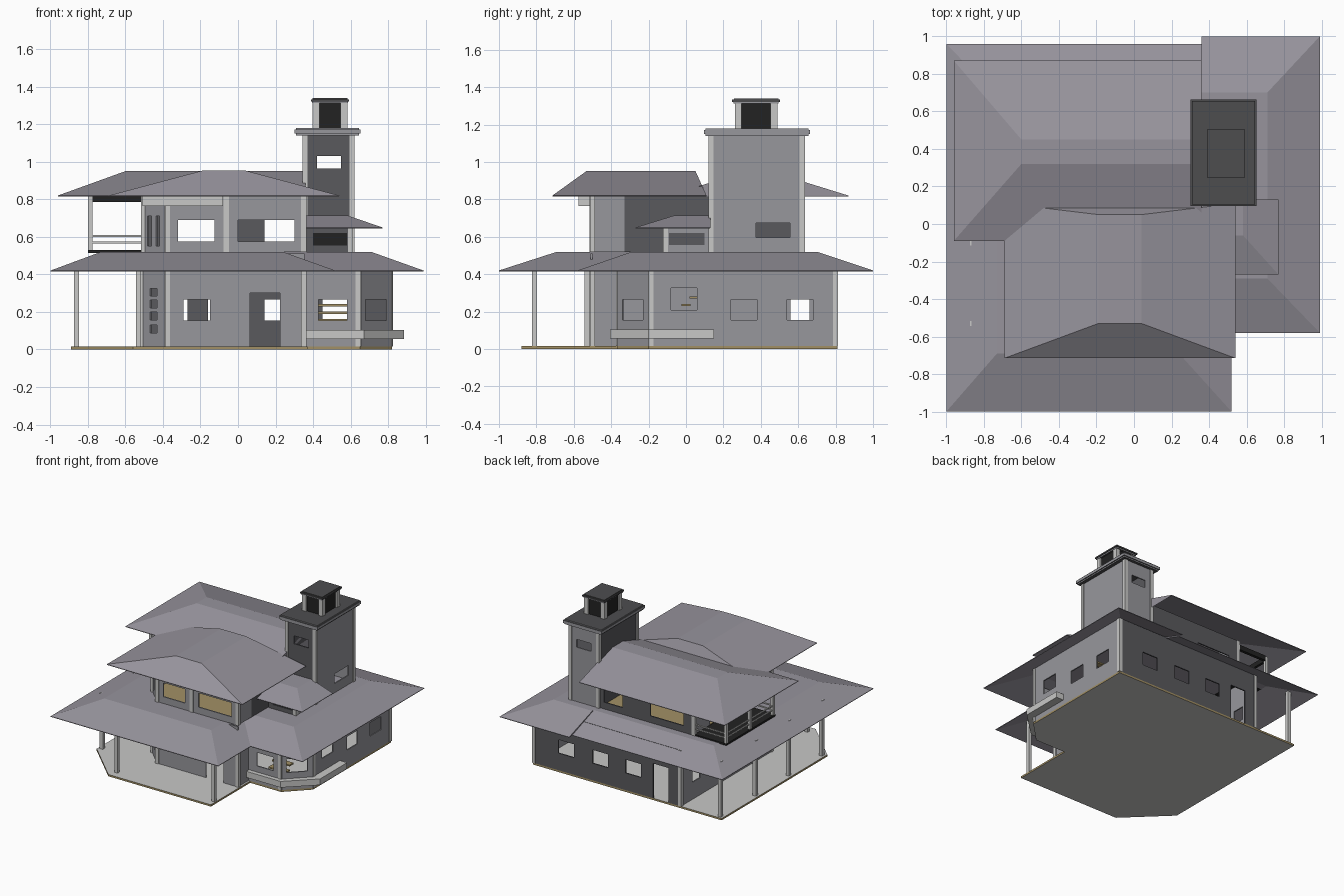
import bpy, bmesh
from mathutils import Vector

if "Cube" in bpy.data.objects:
    bpy.data.objects.remove(bpy.data.objects["Cube"])


def mat(name, r, g, b):
    m = bpy.data.materials.new(name)
    m.diffuse_color = (r, g, b, 1)
    m.use_nodes = True
    m.node_tree.nodes["Principled BSDF"].inputs["Base Color"].default_value = m.diffuse_color
    return m


WALL = mat("wall grey", .31, .31, .335)
DARK = mat("dark wall grey", .10, .10, .11)
ROOF = mat("roof grey", .31, .295, .335)
TRIM = mat("light trim", .58, .58, .57)
GOLD = mat("tan wood", .36, .28, .13)
CAP = mat("cap charcoal", .075, .075, .078)
BLACK = mat("black", .016, .016, .016)


def finish(name, bm, *mats):
    me = bpy.data.meshes.new(name)
    bm.normal_update()
    bm.to_mesh(me)
    bm.free()
    for m in mats:
        me.materials.append(m)
    ob = bpy.data.objects.new(name, me)
    bpy.context.collection.objects.link(ob)
    return ob


def thicken(ob, t):
    s = ob.modifiers.new("thickness", 'SOLIDIFY')
    s.thickness, s.offset = t, -1


def prism(name, pts, z0, z1, m, top=None):
    """Counter-clockwise outline extruded from z0 to z1."""
    bm = bmesh.new()
    lo = [bm.verts.new((x, y, z0)) for x, y in pts]
    hi = [bm.verts.new((x, y, z1)) for x, y in pts]
    bm.faces.new(lo[::-1]).material_index = 1 if top else 0
    bm.faces.new(hi).material_index = 1 if top else 0
    n = len(pts)
    for i in range(n):
        j = (i + 1) % n
        bm.faces.new((lo[i], lo[j], hi[j], hi[i]))
    return finish(name, bm, m, *([top] if top else []))


def box(name, x0, x1, y0, y1, z0, z1, m, top=None):
    return prism(name, [(x0, y0), (x1, y0), (x1, y1), (x0, y1)], z0, z1, m, top)


def wall(name, p0, p1, z0, z1, m=WALL, holes=()):
    """Wall panel with rectangular openings; holes use the wall's main world axis."""
    ax = 0 if abs(p1[0] - p0[0]) >= abs(p1[1] - p0[1]) - 1e-6 else 1
    hs = []
    for a, b, c, d in holes:
        t = sorted((v - p0[ax]) / (p1[ax] - p0[ax]) for v in (a, b))
        hs.append((t[0], t[1], c, d))
    us = sorted({0, 1, *[h[0] for h in hs], *[h[1] for h in hs]})
    zs = sorted({z0, z1, *[h[2] for h in hs], *[h[3] for h in hs]})
    bm = bmesh.new()
    a, d = Vector((*p0, 0)), Vector((p1[0] - p0[0], p1[1] - p0[1], 0))
    grid = [[bm.verts.new(a + d * u + Vector((0, 0, z))) for z in zs] for u in us]
    for i in range(len(us) - 1):
        for k in range(len(zs) - 1):
            u, z = (us[i] + us[i + 1]) / 2, (zs[k] + zs[k + 1]) / 2
            if not any(h[0] < u < h[1] and h[2] < z < h[3] for h in hs):
                bm.faces.new((grid[i][k], grid[i + 1][k], grid[i + 1][k + 1], grid[i][k + 1]))
    bmesh.ops.delete(bm, geom=[v for v in bm.verts if not v.link_faces], context='VERTS')
    thicken(finish(name, bm, m), .01)


def roof(name, outer, z0, inner, z1):
    """Sheet roof sloping from an eave loop to a flat top loop."""
    bm = bmesh.new()
    lo = [bm.verts.new((x, y, z0)) for x, y in outer]
    hi = [bm.verts.new((x, y, z1)) for x, y in inner]
    n = len(lo)
    for i in range(n):
        j = (i + 1) % n
        bm.faces.new((lo[i], lo[j], hi[j], hi[i]))
    bm.faces.new(hi)
    thicken(finish(name, bm, ROOF), .005)


def posts(name, pts, z0, z1, w=.014):
    for i, (x, y) in enumerate(pts):
        box(f"{name}_{i}", x - w, x + w, y - w, y + w, z0, z1, TRIM)


# floor slab with chamfered porch corner
prism("floor_slab", [(-.56, -.88), (.37, -.88), (.37, -.37), (.65, -.37), (.82, -.2),
                     (.82, .81), (-.89, .81), (-.89, -.56)], 0, .015, GOLD, TRIM)

# ground floor walls, counter-clockwise
Z, T = .015, .475
W = (.155, .265)
wall("front_wall", (-.38, -.51), (.355, -.51), Z, .51, WALL, [(-.29, -.15, *W), (.065, .225, Z, .3)])
wall("porch_side_wall", (.355, -.51), (.355, -.37), Z, T)
wall("bay_front_wall", (.355, -.37), (.65, -.37), Z, T, WALL, [(.43, .58, *W)])
wall("bay_angled_wall", (.65, -.37), (.82, -.2), Z, T, WALL, [(.68, .79, *W)])
wall("right_wall", (.82, -.2), (.82, .81), Z, T, WALL,
     [(-.08, .06, .21, .325), (.24, .38, *W), (.54, .68, *W)])
wall("back_wall", (.82, .81), (-.52, .81), Z, T, DARK,
     [(.45, .59, *W), (.14, .28, *W), (-.16, -.02, *W), (-.41, -.27, Z, .3)])
wall("left_wall", (-.52, .81), (-.52, -.37), Z, T, WALL,
     [(.56, .66, *W), (.1, .24, *W)])
wall("angled_wall", (-.52, -.37), (-.38, -.51), Z, .51, WALL,
     [(-.468, -.432, z, z + .042) for z in (.088, .158, .222, .284)])
posts("ground_corner_trim", [(.35, -.5), (-.375, -.503), (-.512, -.37), (.64, -.36),
                             (.81, -.187), (.812, .8), (-.512, .8)], Z, T)
posts("porch_post", [(-.86, .78), (-.86, .33), (-.86, -.1), (-.86, -.53),
                     (-.53, -.81), (.35, -.81)], Z, .47)

# planter wrapped around the bay
prism("bay_planter", [(.36, -.405), (.67, -.405), (.885, -.2), (.885, .15),
                      (.82, .15), (.82, -.2), (.65, -.37), (.36, -.37)], .055, .105, TRIM)

# staircase behind the bay windows
for i in range(11):
    y = -.25 + .045 * i
    box(f"stair_step_{i}", .42, .58, y, y + .05, .04 * i + .03, .04 * i + .042, GOLD)

# lower roof
roof("lower_roof",
     [(-1, -1), (.52, -1), (.52, -.58), (.99, -.58), (.99, 1), (.36, 1), (.36, .96), (-1, .96)], .42,
     [(-.73, -.69), (.24, -.69), (.24, -.29), (.71, -.29), (.71, .7), (.36, .7), (.36, .68), (-.73, .68)],
     .52)

# upper floor
U, V = .52, .85
prism("upper_floor", [(-.38, -.5), (.345, -.5), (.345, .61), (-.5, .61), (-.5, -.37)], .521, .527, GOLD)
wall("upper_front_wall", (-.38, -.51), (.355, -.51), U, .86, WALL,
     [(-.32, -.125, .575, .69), (0, .3, .575, .69)])
wall("upper_right_wall", (.355, -.51), (.355, -.33), U, V)
wall("upper_right_recess", (.355, -.33), (.355, .12), U, V, DARK)
wall("upper_back_wall", (.355, .62), (-.51, .62), U, V, DARK,
     [(-.41, -.11, .575, .69), (.14, .31, .575, .69)])
wall("upper_left_wall", (-.51, .62), (-.51, -.38), U, V, WALL, [(.2, .42, U, .75)])
wall("upper_angled_wall", (-.51, -.38), (-.38, -.51), U, V, WALL,
     [(-.482, -.462, .55, .71), (-.437, -.417, .55, .71)])
posts("upper_corner_trim", [(-.375, -.503), (-.062, -.503), (.35, -.5), (-.503, -.38),
                            (-.503, .61)], U, V)
box("window_awning_box", -.51, -.08, -.575, -.51, .765, .82, TRIM)

# balcony
box("balcony_deck", -.8, -.51, -.02, .62, .515, .53, BLACK)
posts("balcony_post", [(-.787, .605), (-.787, .3), (-.787, 0)], .52, .82, .012)
for z in (.565, .6):
    for y in (0, .605):
        box("balcony_rail", -.79, -.51, y - .005, y + .005, z, z + .009, TRIM)
    box("balcony_side_rail", -.792, -.782, 0, .605, z, z + .009, TRIM)
for y in (0, .605):
    box("balcony_beam", -.775, -.51, y - .012, y + .012, .785, .825, BLACK)
box("balcony_side_beam", -.797, -.777, .01, .595, .785, .825, BLACK)

# stair room beside the tower
wall("stair_room_front", (.36, -.12), (.61, -.12), U, .68, DARK, [(.4, .58, .555, .62)])
wall("stair_room_side", (.61, -.12), (.61, .12), U, .68, WALL)
box("stair_room_glass", .4, .58, -.113, -.108, .555, .62, BLACK)
box("stair_room_side_glass", .608, .612, -.09, .1, .555, .62, DARK)
posts("stair_room_trim", [(.6, -.11)], U, .67)
roof("stair_room_roof", [(.36, -.27), (.77, -.27), (.77, .13), (.36, .13)], .65,
     [(.36, -.06), (.58, -.06), (.58, .13), (.36, .13)], .715)

# upper roofs
roof("upper_back_roof", [(-.96, -.09), (.36, -.09), (.36, .87), (-.96, .87)], .82,
     [(-.6, .32), (.36, .32), (.36, .45), (-.6, .45)], .95)
roof("upper_front_roof", [(-.69, -.715), (.54, -.715), (.54, .11), (-.69, .11)], .82,
     [(-.19, -.53), (.04, -.53), (.04, .05), (-.19, .05)], .953)

# tower
H = (.42, .55, .965, 1.03)
wall("tower_front", (.35, .125), (.615, .125), U, 1.14, DARK, [H])
wall("tower_right", (.615, .125), (.615, .63), U, 1.14, WALL, [(.375, .555, .595, .675)])
wall("tower_back", (.615, .63), (.35, .63), U, 1.14, WALL, [H])
wall("tower_left", (.35, .63), (.35, .125), U, 1.14, DARK)
posts("tower_trim", [(x, y) for x in (.357, .608) for y in (.133, .622)], U, 1.14)
box("tower_cap", .31, .645, .105, .655, 1.14, 1.18, WALL, CAP)
box("tower_cap_edge", .302, .653, .097, .663, 1.15, 1.172, WALL, CAP)

# lantern on the tower
box("lantern_core", .41, .57, .275, .475, 1.18, 1.315, BLACK)
posts("lantern_post", [(x, y) for x in (.415, .565) for y in (.28, .47)], 1.18, 1.315, .018)
box("lantern_cap_lower", .395, .585, .255, .495, 1.312, 1.322, WALL, CAP)
box("lantern_cap_upper", .388, .592, .247, .503, 1.322, 1.333, CAP)
box("lantern_cap_top", .396, .584, .256, .494, 1.333, 1.34, CAP)
